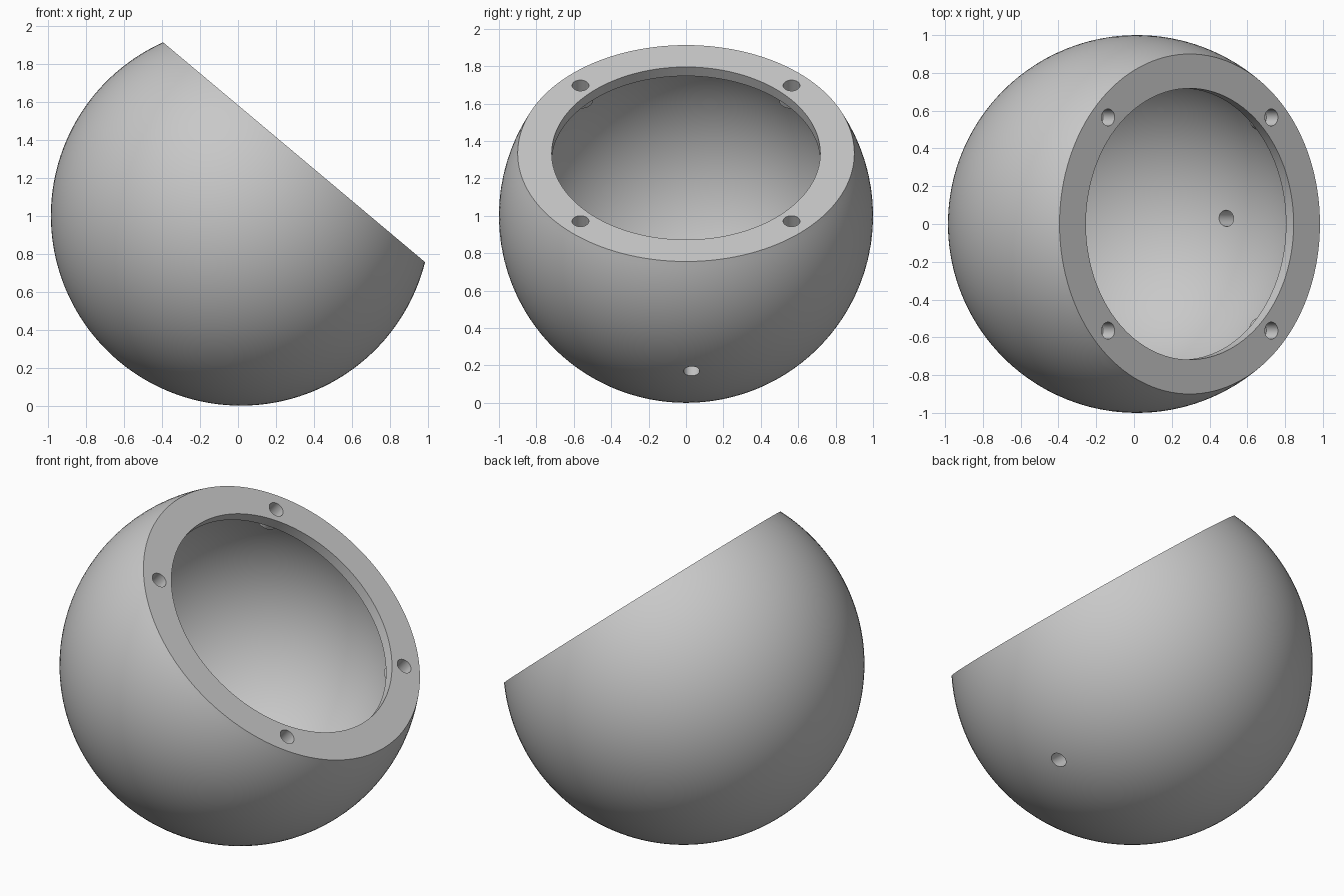
import bpy
import bmesh
from math import sin, cos, pi, radians, sqrt, asin
from mathutils import Vector, Matrix

cube = bpy.data.objects.get("Cube")
if cube:
    bpy.data.objects.remove(cube, do_unlink=True)

OUTER, INNER = 1.0, 0.9          # shell radii
RIM, MOUTH = 0.9, 0.718          # flat rim radii
RIM_H = sqrt(OUTER**2 - RIM**2)  # rim height above the ball centre
LIP = 0.063                      # thickness of the lip overhanging the cavity
SCREW_RING, SCREW_R, SCREW_DEPTH = 0.798, 0.045, 0.095
BOSS_R, BOSS_DEPTH = 0.066, 0.106
FRAME = Matrix.Translation((0.015, 0, 1)) @ Matrix.Rotation(radians(40), 4, 'Y')

grey = bpy.data.materials.new("plain grey")
grey.use_nodes = True
grey.diffuse_color = (0.58, 0.58, 0.58, 1)
grey.node_tree.nodes["Principled BSDF"].inputs["Base Color"].default_value = grey.diffuse_color


def make_object(name, bm):
    """Tilt the finished mesh into place and link it."""
    bm.transform(FRAME)
    mesh = bpy.data.meshes.new(name)
    bm.to_mesh(mesh)
    bm.free()
    mesh.materials.append(grey)
    obj = bpy.data.objects.new(name, mesh)
    bpy.context.collection.objects.link(obj)
    return obj


def arc(radius, end_angle, steps):
    """Points from the bottom pole up to end_angle above the equator."""
    angles = [-pi / 2 + (end_angle + pi / 2) * i / steps for i in range(steps + 1)]
    return [Vector((radius * cos(a), 0, radius * sin(a))) for a in angles]


def add_rod(bm, start, end, radius):
    axis = end - start
    turn = axis.to_track_quat('Z', 'Y').to_matrix().to_4x4()
    bmesh.ops.create_cone(bm, cap_ends=True, segments=40, radius1=radius, radius2=radius,
                          depth=axis.length,
                          matrix=Matrix.Translation((start + end) / 2) @ turn)


def add_screw_rods(bm, radius, low, high):
    """Four rods around the rim, between two heights."""
    for k in range(4):
        a = pi / 4 + k * pi / 2
        x, y = SCREW_RING * cos(a), SCREW_RING * sin(a)
        add_rod(bm, Vector((x, y, low)), Vector((x, y, high)), radius)


def combine(target, tool, operation):
    """Apply a boolean and discard the tool."""
    tool.hide_render = True
    mod = target.modifiers.new("combine", 'BOOLEAN')
    mod.operation = operation
    mod.solver = 'EXACT'
    mod.object = tool
    bpy.ops.object.modifier_apply(modifier=mod.name)
    bpy.data.objects.remove(tool, do_unlink=True)


# Hollow ball with a flat tilted rim and overhanging lip, turned from one profile
lip_h = RIM_H - LIP
outside = arc(OUTER, asin(RIM_H), 56)
mouth = [Vector((MOUTH, 0, RIM_H)), Vector((MOUTH, 0, lip_h))]
inside = arc(INNER, asin(lip_h / INNER), 52)
profile = outside + mouth + inside[::-1]
bm = bmesh.new()
verts = [bm.verts.new(p) for p in profile]
edges = [bm.edges.new(pair) for pair in zip(verts, verts[1:])]
bmesh.ops.spin(bm, geom=verts + edges, cent=(0, 0, 0), axis=(0, 0, 1),
               angle=2 * pi, steps=128, use_duplicate=False)
bmesh.ops.remove_doubles(bm, verts=bm.verts[:], dist=0.0005)
bmesh.ops.recalc_face_normals(bm, faces=bm.faces[:])
shell = make_object("hollow_shell", bm)
bpy.ops.object.select_all(action='DESELECT')
shell.select_set(True)
bpy.context.view_layer.objects.active = shell

# Screw bosses under the lip
bm = bmesh.new()
add_screw_rods(bm, BOSS_R, RIM_H - BOSS_DEPTH, RIM_H - LIP / 2)
combine(shell, make_object("screw_bosses", bm), 'UNION')

# Blind screw holes in the rim and a cable hole through the side wall
bm = bmesh.new()
add_screw_rods(bm, SCREW_R, RIM_H - SCREW_DEPTH, RIM_H + 0.1)
add_rod(bm, Vector((0.7, 0.03, -0.28)), Vector((1.1, 0.03, -0.28)), 0.043)
combine(shell, make_object("hole_cutter", bm), 'DIFFERENCE')

bpy.ops.object.shade_smooth_by_angle(angle=radians(30))
